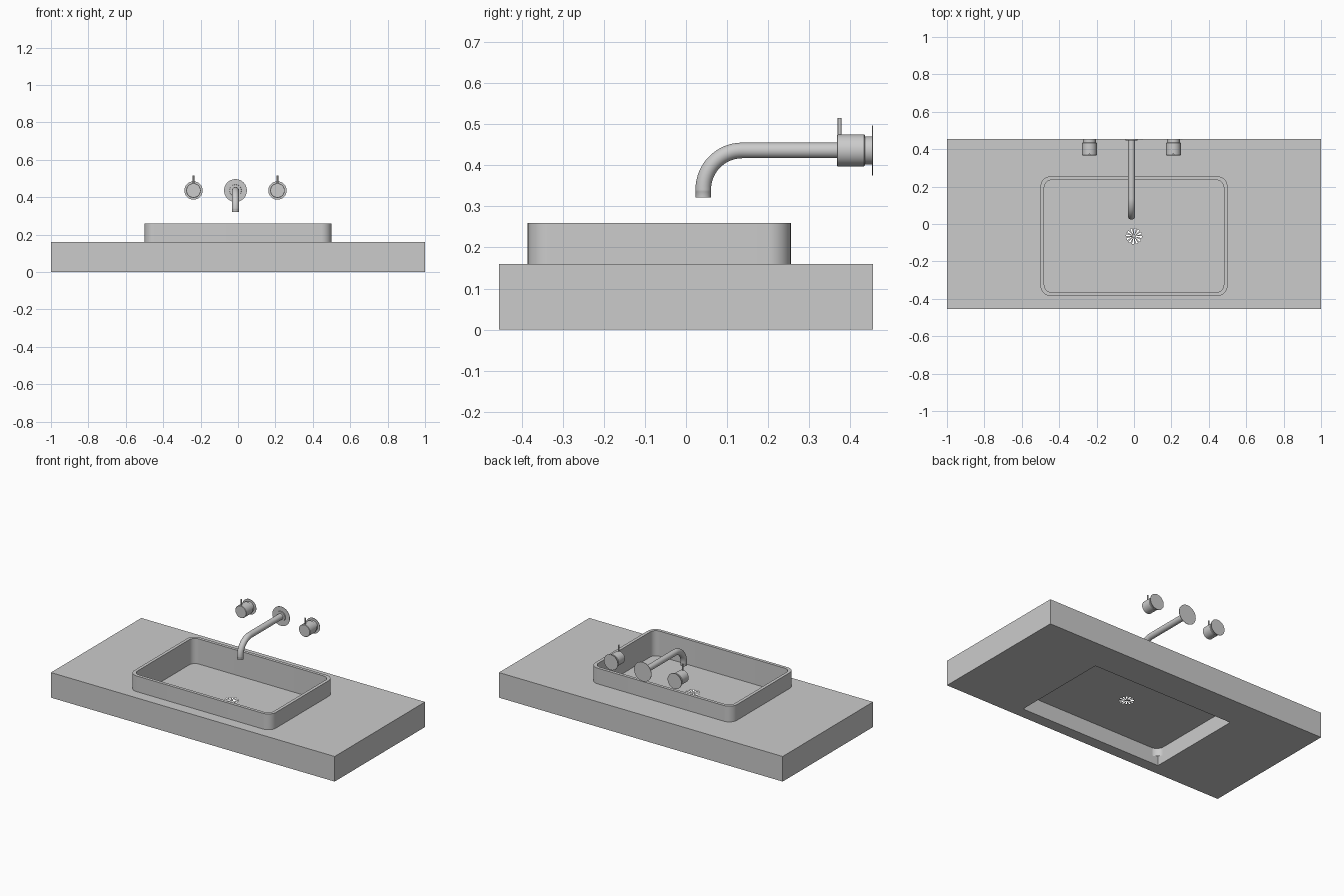
import bpy, bmesh
from math import sin, cos, pi, radians

if "Cube" in bpy.data.objects:
    bpy.data.objects.remove(bpy.data.objects["Cube"])

BY = -0.065           # basin centre in y
FX, FZ = -0.0135, 0.436  # tap centre line


def finish(name, bm, recalc=False):
    bmesh.ops.remove_doubles(bm, verts=bm.verts, dist=1e-5)
    if recalc:
        bmesh.ops.recalc_face_normals(bm, faces=bm.faces)
    me = bpy.data.meshes.new(name)
    bm.to_mesh(me)
    bm.free()
    me.shade_smooth()
    me.set_sharp_from_angle(angle=radians(30))
    ob = bpy.data.objects.new(name, me)
    bpy.context.collection.objects.link(ob)
    return ob


def rect(hx, hy, cy=0.0):
    return [(-hx, cy - hy), (hx, cy - hy), (hx, cy + hy), (-hx, cy + hy)]


def round_rect(hx, hy, r, cy=0.0, n=10):
    pts = []
    for k, (sx, sy) in enumerate([(1, 1), (-1, 1), (-1, -1), (1, -1)]):
        for i in range(n + 1):
            a = pi / 2 * (k + i / n)
            pts.append((sx * (hx - r) + r * cos(a), cy + sy * (hy - r) + r * sin(a)))
    return pts


def circle(r, cy, n=48):
    return [(r * cos(2 * pi * i / n), cy + r * sin(2 * pi * i / n)) for i in range(n)]


def wall(bm, loop, z0, z1, inward=False):
    lo = [bm.verts.new((x, y, z0)) for x, y in loop]
    hi = [bm.verts.new((x, y, z1)) for x, y in loop]
    for i in range(len(loop)):
        j = (i + 1) % len(loop)
        f = [lo[i], lo[j], hi[j], hi[i]]
        bm.faces.new(f[::-1] if inward else f)


def sheet(bm, loops, z, up=1):
    edges = []
    for loop in loops:
        vs = [bm.verts.new((x, y, z)) for x, y in loop]
        edges += [bm.edges.new((vs[i - 1], vs[i])) for i in range(len(vs))]
    res = bmesh.ops.triangle_fill(bm, edges=edges, use_beauty=True, normal=(0, 0, up))
    for f in [g for g in res["geom"] if isinstance(g, bmesh.types.BMFace)]:
        f.normal_update()
        if f.normal.z * up < 0:
            f.normal_flip()


def sweep(name, x, stations, n=40):
    """Rings along a path in the yz plane: (y, z, tilt, radius)."""
    bm = bmesh.new()
    rings = []
    for y, z, a, r in stations:
        rings.append([bm.verts.new((x + r * cos(t), y + r * sin(t) * sin(a),
                                    z - r * sin(t) * cos(a)))
                      for t in (2 * pi * i / n for i in range(n))])
    for p, q in zip(rings, rings[1:]):
        for i in range(n):
            j = (i + 1) % n
            bm.faces.new((p[i], p[j], q[j], q[i]))
    bm.faces.new(rings[0])
    bm.faces.new(rings[-1])
    return finish(name, bm, True)


# Countertop with an opening under the basin
outer, hole = rect(1, 0.455), rect(0.498, 0.318, BY)
bm = bmesh.new()
wall(bm, outer, 0, 0.16)
wall(bm, hole, 0, 0.16, True)
sheet(bm, [outer, hole], 0, -1)
sheet(bm, [outer, round_rect(0.49, 0.31, 0.045, BY)], 0.16)
finish("countertop", bm)

# Basin walls, rim and floor
o = round_rect(0.5, 0.32, 0.055, BY)
i_ = round_rect(0.48, 0.30, 0.04, BY)
bm = bmesh.new()
wall(bm, o, 0.05, 0.26)
wall(bm, i_, 0.10, 0.26, True)
sheet(bm, [o, i_], 0.26)
finish("basin", bm)
bm = bmesh.new()
sheet(bm, [hole, circle(0.042, BY)], 0.10)
finish("basin_floor", bm)

# Drain grate: hub and radial spokes
bm = bmesh.new()
hub = [bm.verts.new((x, y, 0.10)) for x, y in circle(0.009, BY)]
rim = [bm.verts.new((x, y, 0.10)) for x, y in circle(0.042, BY)]
bm.faces.new(hub)
for k in range(48):
    if k % 4 < 2:
        j = (k + 1) % 48
        bm.faces.new((hub[k], rim[k], rim[j], hub[j]))
finish("drain_grate", bm)

# Spout with a curved end and a hollow tip
R, r = 0.095, 0.019
path = [(0.455, FZ, 0, r)]
for k in range(17):
    a = pi / 2 * k / 16
    path.append((0.137 - R * sin(a), FZ - R + R * cos(a), a, r))
path += [(0.042, 0.336, pi / 2, r), (0.042, 0.335, pi / 2, 0.0185),
         (0.042, 0.321, pi / 2, 0.0185), (0.042, 0.321, pi / 2, 0.0155),
         (0.042, 0.34, pi / 2, 0.0155)]
sweep("spout", FX, path)
sweep("spout_flange", FX, [(0.455, FZ, 0, 0.061), (0.4525, FZ, 0, 0.061),
                           (0.4525, FZ, 0, 0.032), (0.447, FZ, 0, 0.031)], 48)

# Two valve handles with small lever pins
for side, s in (("left", -1), ("right", 1)):
    x = FX + s * 0.2245
    sweep(side + "_valve_flange", x, [(0.455, FZ, 0, 0.049), (0.4525, FZ, 0, 0.049)], 48)
    sweep(side + "_valve_handle", x,
          [(0.4525, FZ, 0, 0.034), (0.435, FZ, 0, 0.034), (0.435, FZ, 0, 0.037),
           (0.433, FZ, 0, 0.039), (0.369, FZ, 0, 0.039), (0.367, FZ, 0, 0.037)], 48)
    sweep(side + "_lever_pin", x, [(0.3735, 0.515, pi / 2, 0.0045),
                                   (0.3735, 0.46, pi / 2, 0.0045)], 16)
